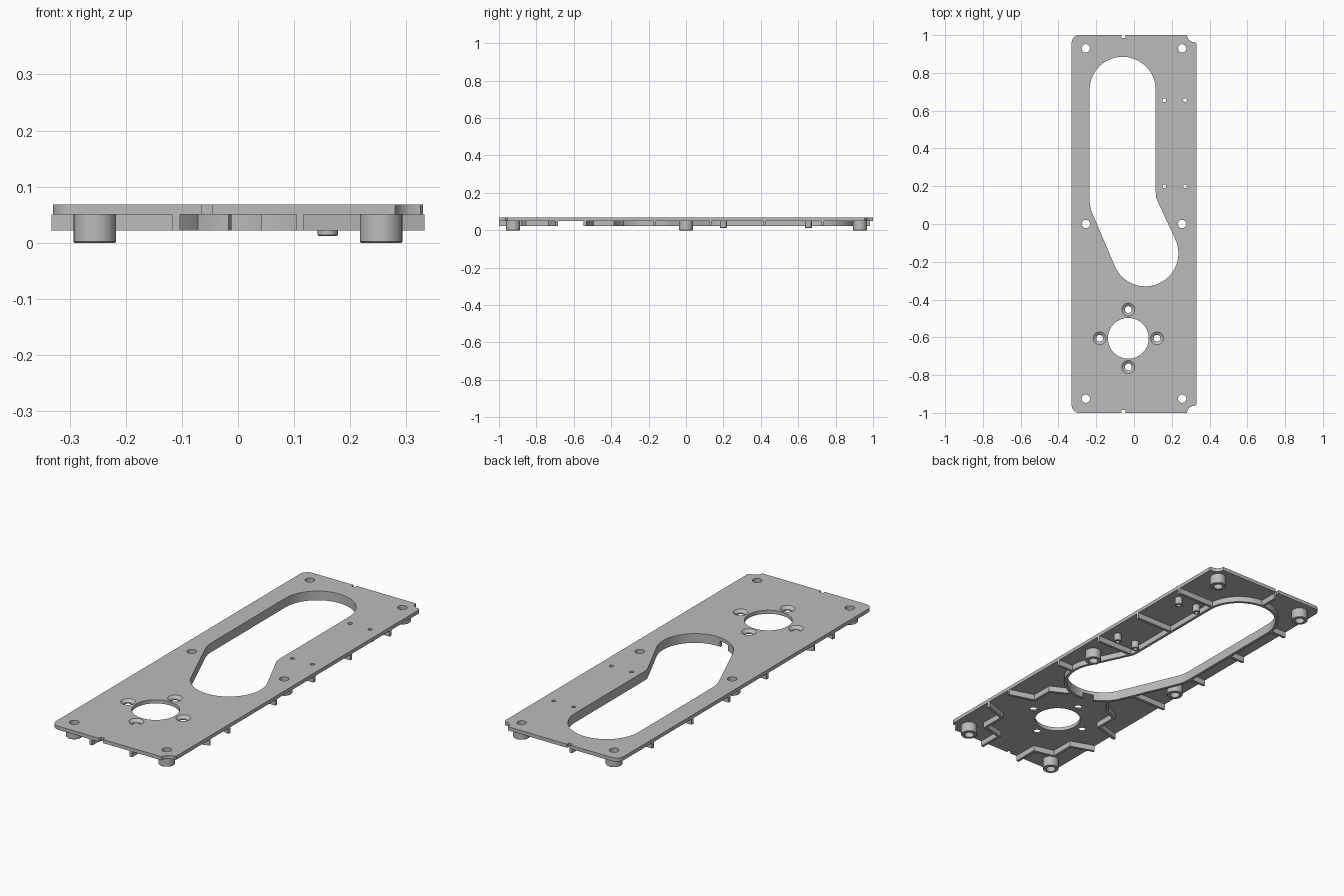
import bpy, bmesh
from math import sin, cos, radians, tau
from mathutils import Vector

if "Cube" in bpy.data.objects:
    bpy.data.objects.remove(bpy.data.objects["Cube"])

grey = bpy.data.materials.new("plain grey")
grey.use_nodes = True
COLOUR = (0.5, 0.5, 0.5, 1)
grey.diffuse_color = COLOUR
grey.node_tree.nodes["Principled BSDF"].inputs["Base Color"].default_value = COLOUR

RIB_Z, PLATE_Z, TOP_Z = 0.022, 0.05, 0.068
RIB = 0.014
parts = []


def add(name, bm):
    bmesh.ops.remove_doubles(bm, verts=bm.verts, dist=1e-5)
    bmesh.ops.recalc_face_normals(bm, faces=bm.faces)
    mesh = bpy.data.meshes.new(name)
    bm.to_mesh(mesh)
    bm.free()
    mesh.materials.clear()
    mesh.materials.append(grey)
    obj = bpy.data.objects.new(name, mesh)
    bpy.context.collection.objects.link(obj)
    parts.append(obj)


def arc(cx, cy, r, a, b, n):
    angles = [radians(a + (b - a) * i / n) for i in range(n + 1)]
    return [(cx + r * cos(t), cy + r * sin(t)) for t in angles]


def circle(cx, cy, r, n=32):
    return arc(cx, cy, r, 0, 360, n)[:-1]


def sheet(name, loops, z0, z1):
    """Flat plate: the first loop is the outline, the rest are holes."""
    curve = bpy.data.curves.new(name, "CURVE")
    curve.dimensions = "2D"
    curve.fill_mode = "BOTH"
    curve.extrude = (z1 - z0) / 2
    for loop in loops:
        spline = curve.splines.new("POLY")
        spline.points.add(len(loop) - 1)
        for p, (x, y) in zip(spline.points, loop):
            p.co = (x, y, 0, 1)
        spline.use_cyclic_u = True
    temp = bpy.data.objects.new(name + "_outline", curve)
    bpy.context.collection.objects.link(temp)
    graph = bpy.context.evaluated_depsgraph_get()
    mesh = bpy.data.meshes.new_from_object(temp.evaluated_get(graph))
    bm = bmesh.new()
    bm.from_mesh(mesh)
    bmesh.ops.translate(bm, verts=bm.verts, vec=(0, 0, (z0 + z1) / 2))
    bpy.data.objects.remove(temp)
    bpy.data.meshes.remove(mesh)
    add(name, bm)


def wall(name, pts, inner=-RIB / 2, outer=RIB / 2):
    """Mitred upright strip along a path, offset to the right of travel."""
    pts = [Vector(p) for p in pts]
    bm = bmesh.new()
    rings = []
    for i, p in enumerate(pts):
        d0 = (p - pts[i - 1]).normalized() if i else None
        d1 = (pts[i + 1] - p).normalized() if i < len(pts) - 1 else d0
        d0 = d0 or d1
        d = (d0 + d1).normalized()
        n = Vector((d.y, -d.x)) / max(0.5, d.dot(d1))
        a, b = p + n * inner, p + n * outer
        rings.append([bm.verts.new((q.x, q.y, z)) for q, z in
                      ((a, RIB_Z), (b, RIB_Z), (b, PLATE_Z), (a, PLATE_Z))])
    for r, s in zip(rings, rings[1:]):
        for k in range(4):
            bm.faces.new((r[k], r[k - 1], s[k - 1], s[k]))
    bm.faces.new(rings[0])
    bm.faces.new(rings[-1])
    add(name, bm)


def lathe(name, x, y, profile, n=32):
    """Ring from a closed profile of radius and height."""
    bm = bmesh.new()
    rings = [[bm.verts.new((x + r * cos(tau * i / n), y + r * sin(tau * i / n), z))
              for i in range(n)] for r, z in profile]
    for k, ring in enumerate(rings):
        for i in range(n):
            bm.faces.new((rings[k - 1][i - 1], rings[k - 1][i], ring[i], ring[i - 1]))
    add(name, bm)


def tube(name, x, y, hole, radius, z0):
    lathe(name, x, y, [(hole, z0), (radius - 0.002, z0), (radius, z0 + 0.002),
                       (radius, PLATE_Z), (hole, PLATE_Z)])


# Large slot: rim path, then the short arc where the rim is open
R = 0.175
rim = (arc(0.06, -0.155, R, -96, 23, 24) + [(0.125, 0.12), (0.117, 0.14), (0.115, 0.17)]
       + arc(-0.06, 0.71, R, 0, 180, 36)
       + [(-0.235, 0.12), (-0.233, 0.098), (-0.226, 0.07)]
       + arc(0.06, -0.155, R, 203, 246, 10))
slot = rim + arc(0.06, -0.155, R, 246, 264, 4)[1:-1]

# Plate outline: rounded on one side, stepped on the other, with end notches
half = [(0.33, 0.955), (0.325, 0.962), (0.305, 0.965), (0.29, 0.975), (0.283, 0.988),
        (0.28, 1), (-0.045, 1), (-0.045, 0.985), (-0.065, 0.985), (-0.065, 1)]
half += arc(-0.29, 0.96, 0.04, 90, 180, 8)
outline = half + [(x, -y) for x, y in reversed(half)]

bosses = [(x, y) for x in (-0.255, 0.255) for y in (-0.925, 0, 0.93)]
pegs = [(x, y) for x in (0.16, 0.27) for y in (0.2, 0.655)]
HX, HY = -0.03, -0.605
screws = [(HX + dx, HY + dy) for dx, dy in ((0.152, 0), (-0.152, 0), (0, 0.152), (0, -0.152))]

holes = [slot, circle(HX, HY, 0.108, 64)]
holes += [circle(x, y, 0.022) for x, y in bosses]
holes += [circle(x, y, 0.01) for x, y in pegs]
holes += [circle(x, y, 0.034) for x, y in screws]
sheet("top_plate", [outline] + holes, PLATE_Z, TOP_Z)

# Countersunk screw seats, bosses and pegs
for x, y in screws:
    lathe("screw_seat", x, y, [(0.034, TOP_Z), (0.018, 0.056), (0.018, PLATE_Z), (0.034, PLATE_Z)])
for x, y in bosses:
    tube("mounting_boss", x, y, 0.022, 0.038, 0)
for x, y in pegs:
    tube("small_peg", x, y, 0.01, 0.018, 0.012)

# Rim under the slot
wall("slot_rim", rim, 0, RIB)

# Cross ribs from the rim to both long edges
for y, left, right in ((0.73, -0.242, 0.122), (0.42, -0.242, 0.122),
                       (0.13, -0.242, 0.13), (-0.17, -0.13, 0.242)):
    wall("cross_rib", [(right, y), (0.33, y)])
    wall("cross_rib", [(left, y), (-0.33, y)])
wall("end_rib", [(-0.055, 0.892), (-0.055, 0.985)])

# Stepped ribs around the round opening
for s, end in ((1, (0.11, -0.33)), (-1, (-0.075, -0.285))):
    wall("inner_step_rib", [(s * 0.33, -0.54), (s * 0.2, -0.5), (s * 0.2, -0.39),
                            (s * 0.13, -0.355), end])
    wall("outer_step_rib", [(s * 0.33, -0.69), (s * 0.215, -0.73), (s * 0.215, -0.85),
                            (s * 0.11, -0.875), (s * 0.11, -1)])

bpy.ops.object.select_all(action="DESELECT")
for obj in parts:
    obj.select_set(True)
bpy.context.view_layer.objects.active = parts[0]
bpy.ops.object.shade_smooth_by_angle(angle=radians(30))
